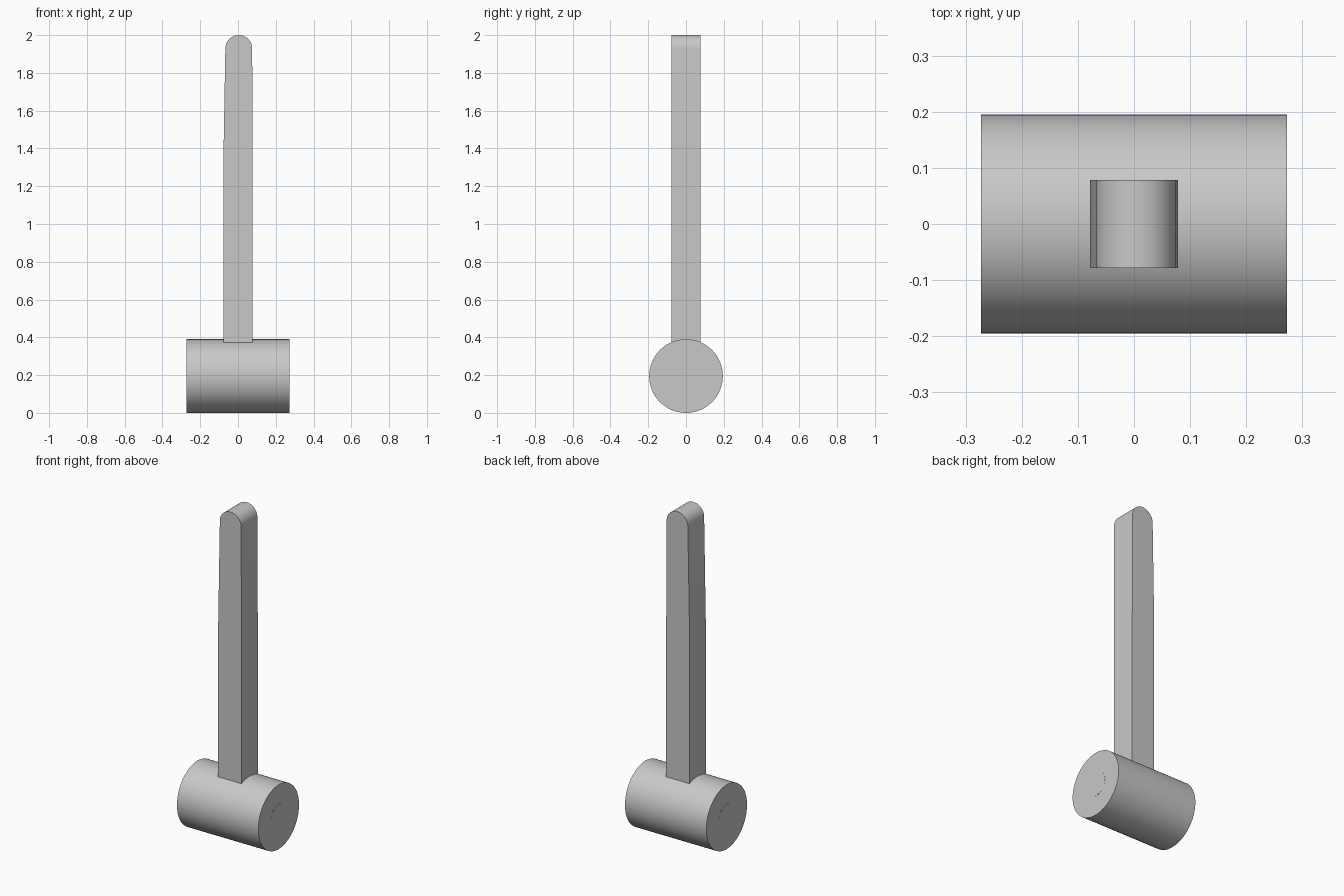
import bpy, bmesh, math

cube = bpy.data.objects.get("Cube")
if cube:
    bpy.data.objects.remove(cube, do_unlink=True)

grey = bpy.data.materials.new("light_grey")
colour = (0.58, 0.58, 0.58, 1)
grey.diffuse_color = colour
grey.use_nodes = True
grey.node_tree.nodes["Principled BSDF"].inputs["Base Color"].default_value = colour


def finish(obj):
    obj.data.materials.append(grey)
    bpy.ops.object.select_all(action="DESELECT")
    obj.select_set(True)
    bpy.context.view_layer.objects.active = obj
    bpy.ops.object.shade_smooth_by_angle(angle=math.radians(30))


def barrel(name, radius, length, z):
    """Cylinder lying along x."""
    bpy.ops.mesh.primitive_cylinder_add(
        vertices=64, radius=radius, depth=length,
        location=(0, 0, z), rotation=(0, math.pi / 2, 0))
    obj = bpy.context.object
    obj.name = name
    finish(obj)


def prism(name, outline, half_depth):
    """Extrude an x-z outline along y."""
    bm = bmesh.new()
    face = bm.faces.new([bm.verts.new((x, -half_depth, z)) for x, z in outline])
    new = bmesh.ops.extrude_face_region(bm, geom=[face])["geom"]
    verts = [v for v in new if isinstance(v, bmesh.types.BMVert)]
    bmesh.ops.translate(bm, verts=verts, vec=(0, 2 * half_depth, 0))
    bmesh.ops.recalc_face_normals(bm, faces=bm.faces)
    mesh = bpy.data.meshes.new(name)
    bm.to_mesh(mesh)
    bm.free()
    obj = bpy.data.objects.new(name, mesh)
    bpy.context.collection.objects.link(obj)
    finish(obj)


# Mallet head with a core pin flush in its ends
head_radius = 0.195
barrel("head", head_radius, 0.545, head_radius)
barrel("core_pin", 0.078, 0.546, head_radius)

# Handle: square bar, tapered on one side, with a rounded top
half, cap_x, cap_r = 0.078, 0.004, 0.071
steps = 24
cap = [(cap_x + cap_r * math.cos(math.pi * i / steps),
        2 - cap_r + cap_r * math.sin(math.pi * i / steps))
       for i in range(steps + 1)]
outline = [(-half, head_radius), (half, head_radius), (half, 1.3)] + cap + [(-half, 1.3)]
prism("handle", outline, half)
